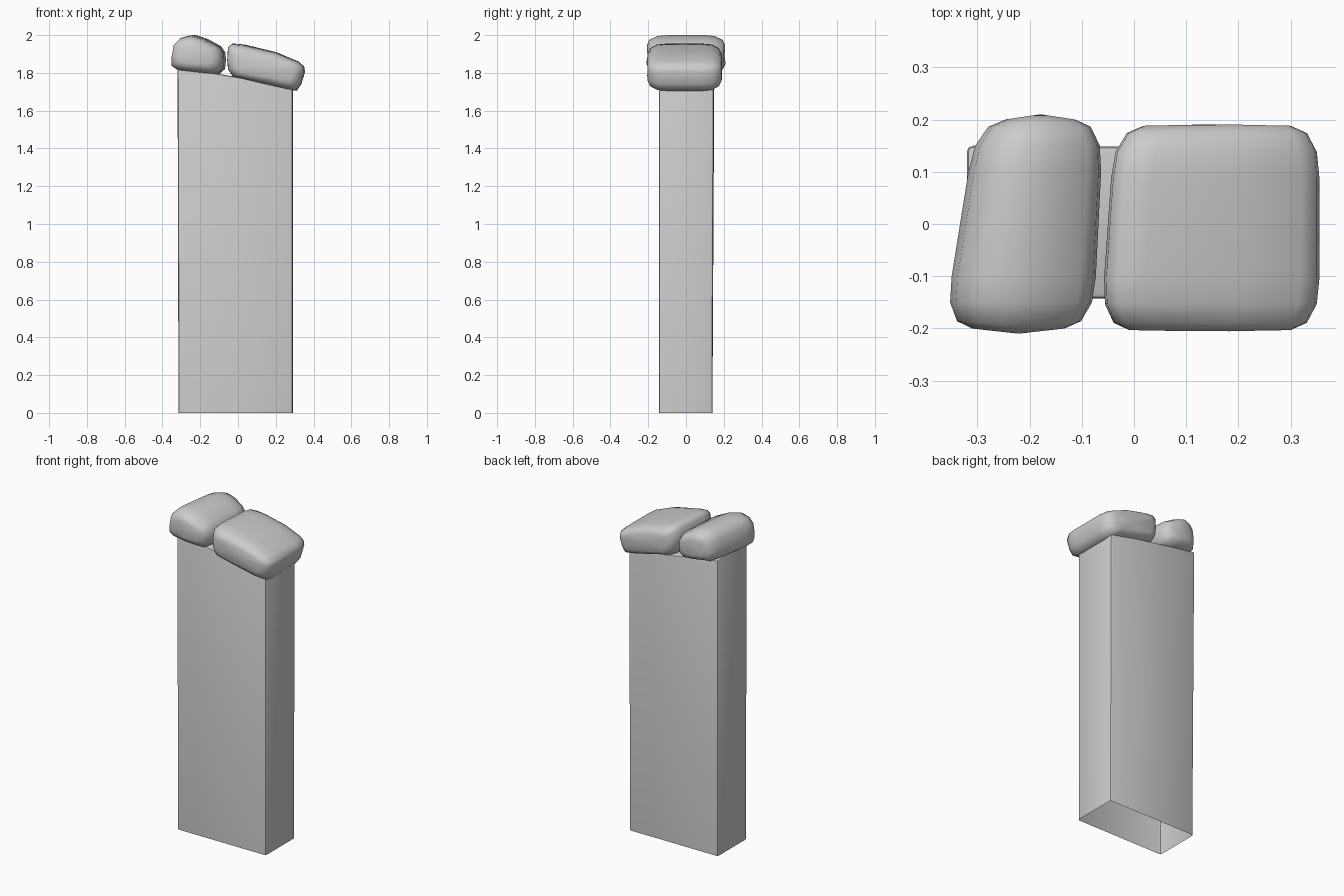
import bpy, bmesh

if "Cube" in bpy.data.objects:
    bpy.data.objects.remove(bpy.data.objects["Cube"])


def finish(bm, name, angle):
    bmesh.ops.recalc_face_normals(bm, faces=bm.faces)
    me = bpy.data.meshes.new(name)
    bm.to_mesh(me)
    bm.free()
    ob = bpy.data.objects.new(name, me)
    bpy.context.collection.objects.link(ob)
    bpy.ops.object.select_all(action='DESELECT')
    ob.select_set(True)
    bpy.context.view_layer.objects.active = ob
    bpy.ops.object.shade_smooth_by_angle(angle=angle)
    return ob


def stone(name, profile, y0, y1, k_left, k_right, bulge):
    """Loft a front profile along y, shrinking and skewing it toward the ends."""
    xs = [p[0] for p in profile]
    zs = [p[1] for p in profile]
    xa, xb, za, zb = min(xs), max(xs), min(zs), max(zs)
    cx, cz = (xa + xb) / 2, (za + zb) / 2
    sections = [(y0, .055), (y0 + .014, .024), (y0 + .05, .005), (y0 + .1, 0), ((y0 + y1) / 2, 0),
                (y1 - .1, 0), (y1 - .05, .005), (y1 - .014, .024), (y1, .055)]
    bm = bmesh.new()
    rings = []
    for y, inset in sections:
        sx = 1 - 2 * inset / (xb - xa)
        sz = 1 - 2 * inset / (zb - za)
        ring = []
        for x, z in profile:
            t = (x - xa) / (xb - xa)
            skew = y * (k_left + (k_right - k_left) * t)
            # the end centres swell outward slightly
            out = bulge * (1 - abs(2 * t - 1)) * (1 if y > 0 else -1) * (inset > .01)
            # keep the underside flatter than the crown
            ring.append(bm.verts.new((cx + (x - cx) * sx + skew, y + out, cz + (z - cz) * sz)))
        rings.append(ring)
    n = len(profile)
    for a, b in zip(rings, rings[1:]):
        for i in range(n):
            j = (i + 1) % n
            bm.faces.new((a[i], a[j], b[j], b[i]))
    caps = [bm.faces.new(rings[0]), bm.faces.new(rings[-1])]
    bmesh.ops.poke(bm, faces=caps)
    return finish(bm, name, 1.2)


# Hollow pillar with slanted top, open underneath
bm = bmesh.new()
low = [bm.verts.new(c) for c in
       ((-.315, -.143, 0), (.29, -.143, 0), (.29, .14, 0), (-.315, .14, 0))]
top = [bm.verts.new(c) for c in
       ((-.32, -.143, 1.83), (.29, -.143, 1.73), (.29, .147, 1.73), (-.32, .15, 1.83))]
for i in range(4):
    j = (i + 1) % 4
    bm.faces.new((low[i], low[j], top[j], top[i]))
bm.faces.new(top)
edges = [e for e in bm.edges if not e.is_boundary]
bmesh.ops.bevel(bm, geom=edges, offset=.012, segments=2, profile=.5, affect='EDGES')
finish(bm, "pillar", .7)

# Left cap stone
stone("left_cap_stone",
      [(-.332, 1.835), (-.333, 1.88), (-.322, 1.95), (-.29, 1.985), (-.235, 2.0), (-.17, 1.98),
       (-.095, 1.94), (-.073, 1.91), (-.068, 1.87), (-.074, 1.82), (-.11, 1.79), (-.2, 1.80),
       (-.3, 1.812)],
      -.2, .2, .16, .05, .01)

# Right cap stone
stone("right_cap_stone",
      [(-.046, 1.82), (-.05, 1.87), (-.046, 1.935), (-.025, 1.955), (.03, 1.95), (.2, 1.91),
       (.32, 1.86), (.35, 1.835), (.355, 1.805), (.335, 1.74), (.31, 1.705), (.26, 1.712),
       (.1, 1.75), (-.02, 1.78)],
      -.203, .188, .07, 0, .003)
